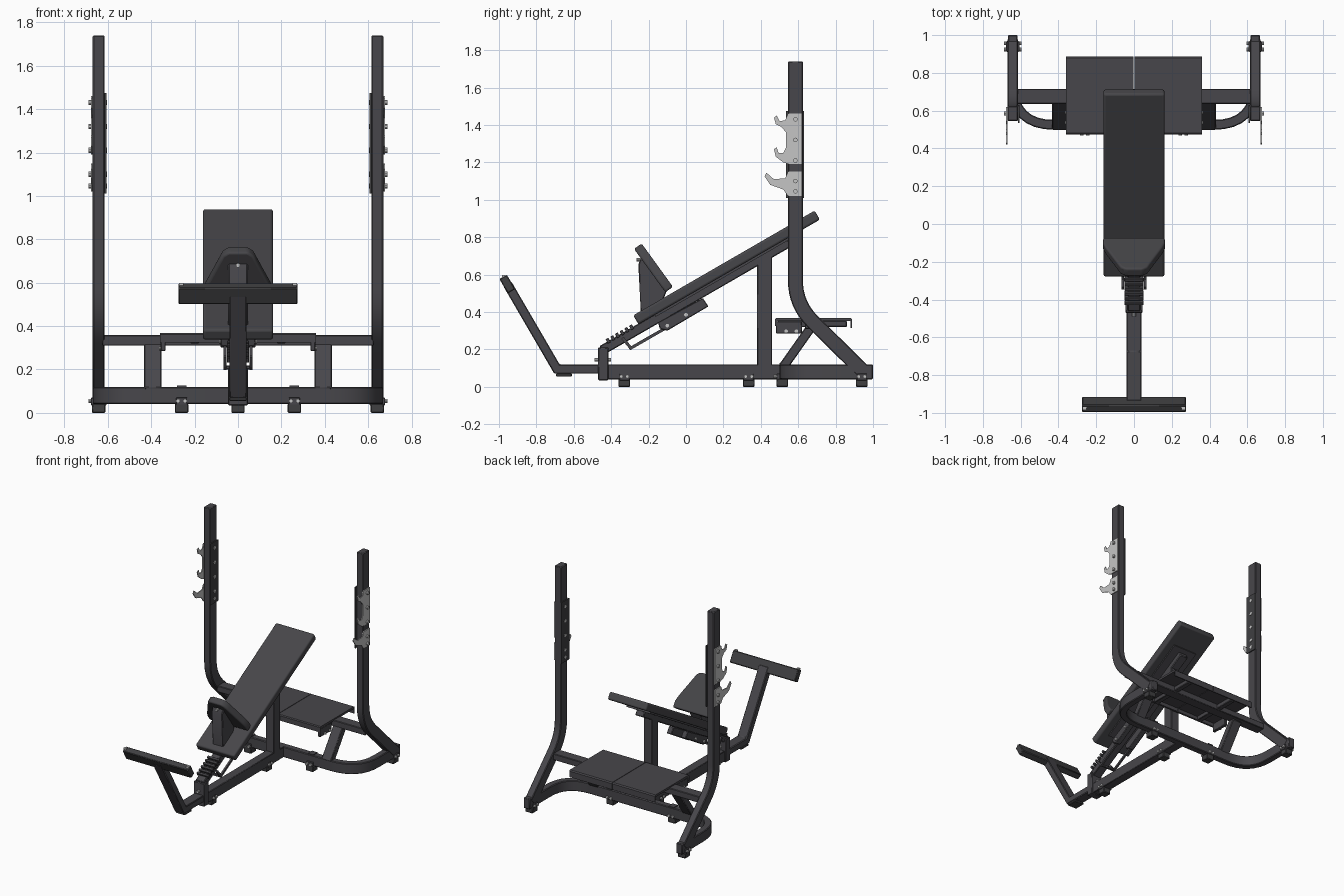
import bpy, bmesh, math
from mathutils import Vector, Matrix

cube = bpy.data.objects.get("Cube")
if cube:
    bpy.data.objects.remove(cube, do_unlink=True)

X, Y, Z = Vector((1, 0, 0)), Vector((0, 1, 0)), Vector((0, 0, 1))


def material(name, color):
    mat = bpy.data.materials.new(name)
    mat.use_nodes = True
    mat.diffuse_color = (*color, 1)
    mat.node_tree.nodes["Principled BSDF"].inputs["Base Color"].default_value = (*color, 1)
    return mat


frame = material("charcoal frame", (0.064, 0.062, 0.07))
vinyl = material("dark upholstery", (0.062, 0.061, 0.067))
rubber = material("black rubber", (0.05, 0.05, 0.053))
steel = material("light steel", (0.56, 0.56, 0.56))


def finish(name, bm, mat, bevel=0.0, segments=1):
    bmesh.ops.recalc_face_normals(bm, faces=bm.faces)
    mesh = bpy.data.meshes.new(name)
    bm.to_mesh(mesh)
    bm.free()
    mesh.materials.append(mat)
    obj = bpy.data.objects.new(name, mesh)
    bpy.context.collection.objects.link(obj)
    bpy.ops.object.select_all(action='DESELECT')
    obj.select_set(True)
    bpy.context.view_layer.objects.active = obj
    bpy.ops.object.shade_smooth_by_angle(angle=math.radians(30))
    if bevel:
        mod = obj.modifiers.new("Bevel", 'BEVEL')
        mod.width, mod.segments = bevel, segments
        mod.limit_method = 'ANGLE'
    return obj


def prism(name, points, mat, depth, origin=(0, 0, 0), u=Y, v=Z, bevel=0.0, segments=1):
    """Outline in the u, v plane, thickened evenly about that plane."""
    bm = bmesh.new()
    normal = u.cross(v).normalized() * depth
    base = Vector(origin) - normal / 2
    face = bm.faces.new([bm.verts.new(base + u * a + v * b) for a, b in points])
    solid = bmesh.ops.extrude_face_region(bm, geom=[face])
    bmesh.ops.translate(bm, vec=normal, verts=[g for g in solid["geom"] if isinstance(g, bmesh.types.BMVert)])
    return finish(name, bm, mat, bevel, segments)


def box(name, low, high, mat, bevel=0.004):
    low, high = Vector(low), Vector(high)
    bm = bmesh.new()
    bmesh.ops.create_cube(bm, size=1)
    bmesh.ops.transform(bm, verts=bm.verts, matrix=Matrix.Translation((low + high) / 2)
                        @ Matrix.Diagonal((*(high - low), 1)))
    return finish(name, bm, mat, bevel)


def bolt(name, center, axis, length, radius=0.01):
    bm = bmesh.new()
    turn = axis.to_track_quat('Z', 'Y').to_matrix().to_4x4()
    bmesh.ops.create_cone(bm, cap_ends=True, segments=10, radius1=radius, radius2=radius,
                          depth=length, matrix=Matrix.Translation(center) @ turn)
    return finish(name, bm, steel)


def fillet(points, radius, steps=8):
    """Round the inner corners of a path."""
    pts = [Vector(p) for p in points]
    out = [pts[0]]
    for a, b, c in zip(pts, pts[1:], pts[2:]):
        p = b + (a - b).normalized() * radius
        q = b + (c - b).normalized() * radius
        for i in range(steps + 1):
            t = i / steps
            out.append(p * (1 - t) ** 2 + b * 2 * t * (1 - t) + q * t * t)
    return out + [pts[-1]]


def tube(name, path, mat, across, height, axis=X, bevel=0.005):
    """Mitred rectangular bar; 'across' lies along axis, the path is square to it."""
    pts = [Vector(p) for p in path]
    bm = bmesh.new()
    rings = []
    for i, p in enumerate(pts):
        before = (p - pts[i - 1]).normalized() if i else (pts[1] - p).normalized()
        after = (pts[i + 1] - p).normalized() if i < len(pts) - 1 else before
        tangent = (before + after).normalized()
        side = tangent.cross(axis) * (height / 2 / max(tangent.dot(after), 0.3))
        half = axis * across / 2
        rings.append([bm.verts.new(p + half * a + side * b) for a, b in ((1, 1), (1, -1), (-1, -1), (-1, 1))])
    for r, s in zip(rings, rings[1:]):
        for k in range(4):
            bm.faces.new((r[k], r[k - 1], s[k - 1], s[k]))
    bm.faces.new(rings[0])
    bm.faces.new(rings[-1])
    return finish(name, bm, mat, bevel)


# Floor frame: curved rear rail and the central spine
rail = fillet([(0.642, 1, 0.08), (0.642, 0.525, 0.08), (-0.642, 0.525, 0.08), (-0.642, 1, 0.08)], 0.22)
tube("curved_floor_rail", rail, frame, 0.08, 0.052, Z)
box("floor_spine", (-0.035, -0.45, 0.04), (0.035, 0.51, 0.12), frame)
box("center_post", (-0.035, 0.38, 0.11), (0.035, 0.46, 0.7), frame)
box("front_post", (-0.045, -0.47, 0.035), (0.045, -0.415, 0.21), frame)
bolt("front_post_pin", (0, -0.445, 0.145), Y, 0.09)

# Feet with clamps and bolts
feet = [(0, -0.33, X), (0, 0.335, X), (0.26, 0.515, Y), (-0.26, 0.515, Y), (0.642, 0.94, X), (-0.642, 0.94, X)]
for x, y, axis in feet:
    box("rubber_foot", (x - 0.031, y - 0.031, 0), (x + 0.031, y + 0.031, 0.042), rubber)
    reach = Vector((0.036, 0.026, 0)) if axis == X else Vector((0.026, 0.031, 0))
    box("foot_clamp", Vector((x, y, 0.035)) - reach, Vector((x, y, 0.07)) + reach, frame, 0.002)
    along = Y if axis == X else X
    for offset in (-0.016, 0.016):
        bolt("foot_bolt", Vector((x, y, 0.055)) + along * offset, axis, 0.092)
for x in (-0.26, 0.26):
    box("rail_cap", (x - 0.022, 0.5, 0.118), (x + 0.022, 0.55, 0.126), frame, 0)

# Uprights with bar hooks, one set per side
upper_hook = [(0.62, 1.19), (0.62, 1.46), (0.545, 1.46), (0.53, 1.425), (0.5, 1.42), (0.485, 1.45),
              (0.47, 1.44), (0.48, 1.405), (0.51, 1.39), (0.535, 1.36), (0.535, 1.28), (0.52, 1.25),
              (0.495, 1.25), (0.485, 1.28), (0.47, 1.27), (0.48, 1.23), (0.52, 1.2), (0.55, 1.19)]
lower_hook = [(0.62, 1.02), (0.62, 1.15), (0.545, 1.15), (0.53, 1.115), (0.47, 1.11), (0.43, 1.145),
              (0.42, 1.125), (0.45, 1.08), (0.52, 1.055), (0.545, 1.02)]
for s in (1, -1):
    x = 0.642 * s
    upright = fillet([(x, 0.585, 1.74), (x, 0.585, 0.44), (x, 0.955, 0.075)], 0.13)
    tube("upright", upright, frame, 0.055, 0.08)
    for outline in (upper_hook, lower_hook):
        prism("bar_hook_plate", outline, steel, 0.007, (0.673 * s, 0, 0))
    box("inner_wear_plate", (0.611 * s - 0.004, 0.535, 1.01), (0.611 * s + 0.004, 0.63, 1.475), rubber, 0)
    for z in (1.43, 1.32, 1.21, 1.1, 1.045):
        bolt("hook_bolt", (0.647 * s, 0.585, z), X, 0.085, 0.012)
    # Platform supports
    tube("platform_strut", [(0.393 * s, 0.515, 0.1), (0.393 * s, 0.67, 0.32)], frame, 0.08, 0.05)
    box("platform_bracket", (0.345 * s - 0.012, 0.48, 0.285), (0.345 * s + 0.012, 0.62, 0.35), frame)
    for y in (0.535, 0.59):
        bolt("bracket_bolt", (0.35 * s, y, 0.297), X, 0.03)
box("upper_crossbar", (-0.625, 0.636, 0.31), (0.625, 0.715, 0.358), frame)

# Standing platform with folded lips, made of two panels
sheet = [(0.475, 0.325), (0.475, 0.362), (0.482, 0.368), (0.88, 0.368), (0.888, 0.36), (0.888, 0.315),
         (0.88, 0.315), (0.88, 0.352), (0.49, 0.352), (0.49, 0.325)]
for s in (1, -1):
    prism("platform_panel", sheet, frame, 0.358, (0.181 * s, 0, 0))
    box("platform_rib", (0.2 * s - 0.02, 0.49, 0.32), (0.2 * s + 0.02, 0.86, 0.353), frame)

# Inclined bench, in a frame aligned with the slope
slope = Vector((0, math.cos(math.radians(30)), math.sin(math.radians(30))))
rise = X.cross(slope)
tube("bench_rail", [(0, -0.45, 0.195), (0, 0.55, 0.772)], frame, 0.07, 0.052)
pad_outline = [(-0.162, 0), (0.162, 0), (0.162, 1.12), (-0.162, 1.12)]
prism("back_pad", pad_outline, vinyl, 0.056, (0, -0.268, 0.358), X, slope, 0.012, 3)
prism("pad_backing", [(-0.1, 0.1), (0.1, 0.1), (0.1, 0.95), (-0.1, 0.95)], frame, 0.014,
      Vector((0, -0.268, 0.358)) - rise * 0.032, X, slope)

# Adjustment ladder, carriage and handle below the bench
for i in range(6):
    spot = Vector((0, -0.41, 0.218)) + slope * 0.029 * i + rise * 0.028
    tube("ladder_tooth", [spot, spot + slope * 0.017], frame, 0.1, 0.026, bevel=0.002)
for s in (1, -1):
    x = 0.06 * s
    prism("carriage_side", [(-0.14, 0.31), (-0.1, 0.3), (0.12, 0.43), (0.09, 0.475), (-0.15, 0.345)],
          frame, 0.04, (x, 0, 0), bevel=0.004)
    tube("handle_bar", [(x, -0.34, 0.262), (x, -0.295, 0.207), (x, -0.1, 0.319)], frame, 0.014, 0.016, bevel=0)
    bolt("carriage_bolt", (x + 0.02 * s, 0, 0.385), X, 0.016)
    bolt("carriage_bolt", (x + 0.02 * s, -0.1, 0.327), X, 0.016)
box("handle_grip", (-0.067, -0.305, 0.2), (0.067, -0.287, 0.218), frame)

# Seat and its bracket
seat_up = Vector((0, -0.17, 0.235)).normalized()
half = [(0.163, 0), (0.163, 0.05), (0.15, 0.09), (0.085, 0.235), (0.07, 0.268), (0.045, 0.286)]
seat_outline = half + [(-a, b) for a, b in reversed(half)]
prism("seat_pad", seat_outline, vinyl, 0.05, (0, -0.09, 0.52), X, seat_up, 0.01, 3)
prism("seat_bracket", [(-0.255, 0.655), (-0.235, 0.7), (-0.1, 0.52), (-0.14, 0.42), (-0.24, 0.37)],
      frame, 0.09, bevel=0.005)
bolt("seat_bolt", (0, -0.25, 0.68), Y, 0.03)

# Front spotter arm with foot bar
tube("front_arm", [(0, -0.46, 0.095), (0, -0.69, 0.095), (0, -0.955, 0.55)], frame, 0.08, 0.05)
box("arm_skid", (-0.04, -0.695, 0.055), (0.04, -0.61, 0.072), rubber)
tube("foot_bar", [(0, -0.933, 0.511), (0, -0.978, 0.588)], rubber, 0.55, 0.046)
for s in (1, -1):
    box("foot_bar_cap", (0.262 * s - 0.01, -0.985, 0.586), (0.262 * s + 0.01, -0.968, 0.598), steel, 0)
